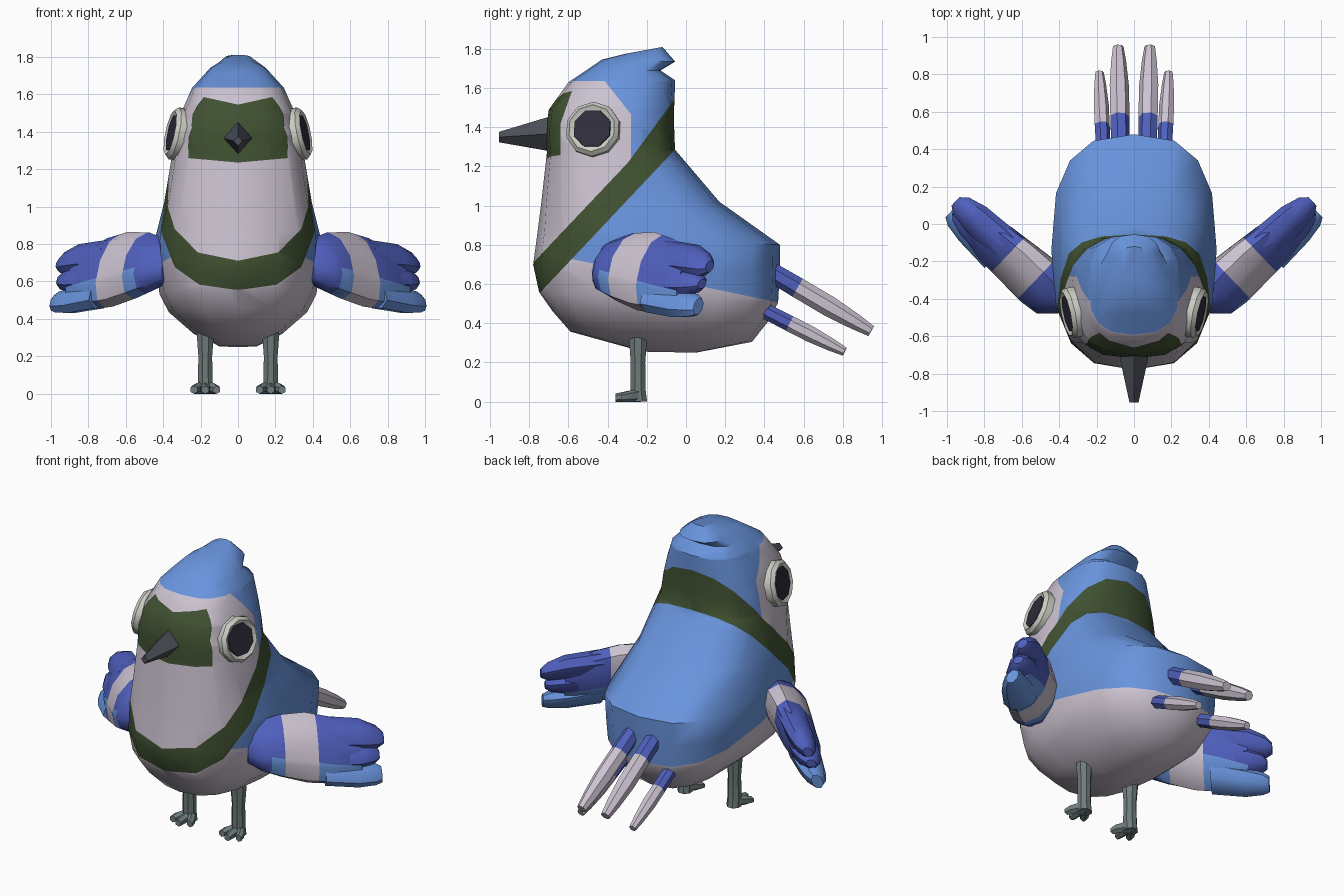
import bpy, bmesh, math
from mathutils import Vector as V

cube = bpy.data.objects.get("Cube")
if cube:
    bpy.data.objects.remove(cube)


def material(name, rgb):
    m = bpy.data.materials.new(name)
    m.use_nodes = True
    m.diffuse_color = (*rgb, 1)
    m.node_tree.nodes["Principled BSDF"].inputs["Base Color"].default_value = (*rgb, 1)
    return m


SKY = material("sky blue", (0.14, 0.295, 0.72))
ROYAL = material("royal blue", (0.08, 0.115, 0.51))
PALE = material("pale lilac", (0.60, 0.54, 0.63))
GREEN = material("dark green", (0.052, 0.084, 0.032))
GREY = material("leg grey", (0.16, 0.20, 0.20))
BEAK = material("beak grey", (0.075, 0.08, 0.10))
RIM = material("eye rim", (0.60, 0.61, 0.55))
PUPIL = material("pupil", (0.03, 0.027, 0.045))


def loft(name, rings, mats, rule=None, cuts=(), mirror=False, angle=40):
    """Skin a list of rings, cut along planes (nx, ny, nz, d, zmin), colour faces by rule."""
    bm = bmesh.new()
    loops = [[bm.verts.new(p) for p in r] for r in rings]
    n = len(loops[0])
    for a, b in zip(loops, loops[1:]):
        for i in range(n):
            j = (i + 1) % n
            bm.faces.new((a[i], a[j], b[j], b[i]))
    bm.faces.new(loops[0])
    bm.faces.new(loops[-1])
    bmesh.ops.recalc_face_normals(bm, faces=bm.faces)
    for nx, ny, nz, d, zmin in cuts:
        no = V((nx, ny, nz))
        faces = [f for f in bm.faces if f.calc_center_median().z > zmin]
        edges = {e for f in faces for e in f.edges}
        verts = {v for f in faces for v in f.verts}
        bmesh.ops.bisect_plane(bm, geom=faces + list(edges) + list(verts), dist=1e-5,
                               plane_co=no * d / no.length_squared, plane_no=no)
    if rule:
        for f in bm.faces:
            f.material_index = mats.index(rule(f.calc_center_median()))
    me = bpy.data.meshes.new(name)
    bm.to_mesh(me)
    bm.free()
    for m in mats:
        me.materials.append(m)
    ob = bpy.data.objects.new(name, me)
    bpy.context.collection.objects.link(ob)
    if mirror:
        ob.modifiers.new("mirror", "MIRROR").use_mirror_merge = False
    bpy.ops.object.select_all(action="DESELECT")
    ob.select_set(True)
    bpy.context.view_layer.objects.active = ob
    bpy.ops.object.shade_smooth_by_angle(angle=math.radians(angle))
    return ob


def ellipse(c, u, v, ru, rv, sides=8):
    ts = [2 * math.pi * (i + 0.5) / sides for i in range(sides)]
    return [V(c) + u * ru * math.cos(t) + v * rv * math.sin(t) for t in ts]


X, Y, Z = V((1, 0, 0)), V((0, 1, 0)), V((0, 0, 1))


def tube(name, stations, mats, sides=8, **kw):
    """Round tube through (centre, radius) stations."""
    d = (V(stations[-1][0]) - V(stations[0][0])).normalized()
    u = d.cross(Z if abs(d.z) < 0.9 else Y).normalized()
    v = d.cross(u)
    return loft(name, [ellipse(c, u, v, r, r, sides) for c, r in stations], mats, **kw)


# Body and head: rings as (front y, front z, back y, back z, half width)
BODY = [(-.22, .255, .05, .25, .10), (-.59, .357, .337, .305, .25), (-.68, .46, .42, .41, .37),
        (-.75, .56, .47, .505, .42), (-.78, .70, .478, .65, .435), (-.757, .87, .48, .80, .442),
        (-.738, 1.02, .17, 1.02, .395), (-.71, 1.27, -.056, 1.286, .352),
        (-.718, 1.37, -.06, 1.39, .338), (-.70, 1.49, -.06, 1.51, .305),
        (-.60, 1.63, -.055, 1.64, .245), (-.51, 1.69, -.13, 1.69, .195),
        (-.43, 1.745, -.055, 1.735, .15), (-.31, 1.775, -.12, 1.81, .07)]


def body_ring(yf, zf, yb, zb, w, sides=16, power=2 / 2.7):
    pts = []
    for i in range(sides):
        t = 2 * math.pi * i / sides
        c, s = math.cos(t), math.sin(t)
        x = w * math.copysign(abs(c) ** power, c)
        k = 0.5 + 0.5 * math.copysign(abs(s) ** power, s)
        pts.append(V((x, yf + (yb - yf) * k, zf + (zb - zf) * k)))
    return pts


def body_colour(p):
    x, y, z = abs(p.x), p.y, p.z
    if z < 1.348 + 1.06 * y:
        # rump and belly below the collar fall through to the back/belly split
        return SKY if z > .605 - .21 * y else PALE
    if z < 0.556 + 1.06 * (y + .745):
        return SKY if z > .605 - .21 * y else PALE
    if z < max(.714 + 1.056 * (y + .775), 1.22 + 1.36 * (y + .296)):
        return GREEN
    if z > 1.635 or y > -.28 or z + 1.26 * y > 1.113:
        return SKY
    if y < max(-.64, .35 * z - 1.137) and 1.235 + .09 * x < z < 1.545 + .22 * x:
        return GREEN
    return PALE


body_cuts = [(0, -1.06, 1, .556 + 1.06 * .745, 0),            # collar, lower edge
             (0, -1.056, 1, .714 + 1.056 * .775, 0),          # collar, upper edge
             (0, -1.36, 1, 1.22 + 1.36 * .296, 1.0),
             (0, .21, 1, .605, 0),                            # back / belly
             (0, 0, 1, 1.635, 1.4), (0, 1, 0, -.28, 1.1), (0, 1.26, 1, 1.113, 1.3),
             (1, 0, 0, 0, 1.1), (0, 1, 0, -.64, 1.1), (0, 1, -.35, -1.137, 1.3)]
for s in (1, -1):                                             # face mask, top and bottom
    body_cuts += [(-.22 * s, 0, 1, 1.545, 1.3), (-.09 * s, 0, 1, 1.235, 1.05)]
loft("body", [body_ring(*r) for r in BODY], [SKY, PALE, GREEN], body_colour, body_cuts, angle=50)

# Beak: four sided, blunt tip
loft("beak", [[V((r * a, y, z + r * b * 1.1)) for a, b in ((1, 0), (0, 1), (-1, 0), (0, -1))]
              for y, z, r in ((-.68, 1.368, .08), (-.72, 1.365, .075), (-.955, 1.35, .024))], [BEAK], angle=20)

# Eyes: raised rim with a dark disc
eye_n = V((.95, -.2, .2)).normalized()
eye_u = eye_n.cross(Z).normalized()
eye_v = eye_u.cross(eye_n)
eye_c = V((.335, -.475, 1.39))


def disc(name, profile, mat, sides):
    loft(name, [ellipse(eye_c + eye_n * h, eye_u, eye_v, r, r, sides) for r, h in profile],
         [mat], mirror=True)


disc("eye_rims", [(.14, -.05), (.142, .008), (.122, .03), (.10, .016)], RIM, 10)
disc("pupils", [(.102, .016), (.10, .024)], PUPIL, 8)

# Wings: built along a horizontal axis that sweeps out and back
W0, WD, WN = V((.42, -.42, 0)), V((.72, .69, 0)).normalized(), V((.69, -.72, 0)).normalized()


def wing_ring(s, zc, hz, hn, sides=10):
    ring = ellipse(W0 + WD * s + Z * zc, WN, Z, hn, hz, sides)
    return [p + WN * .3 * (.62 - p.z) for p in ring]


def wing_colour(p):
    s = (p - W0).dot(WD)
    if .16 < s < .36:
        return PALE
    return SKY if s > .08 and p.z < .69 - .2 * s else ROYAL


d0 = W0.dot(WD)
wing_cuts = [(WD.x, WD.y, 0, d0 + .16, 0), (WD.x, WD.y, 0, d0 + .36, 0), (WD.x, WD.y, 0, d0 + .08, 0),
             (.2 * WD.x, .2 * WD.y, 1, .69 + .2 * d0, 0)]
loft("wings", [wing_ring(*r) for r in
               ((-.05, .69, .09, .05), (.03, .69, .14, .125), (.14, .685, .175, .135),
                (.3, .665, .20, .12), (.45, .64, .19, .11), (.62, .61, .13, .07))],
     [ROYAL, PALE, SKY], wing_colour, wing_cuts, mirror=True)
for name, mat, rows in (
        ("upper", ROYAL, ((.40, .74, .09, .09), (.62, .72, .085, .08), (.72, .70, .06, .06), (.76, .69, .03, .03))),
        ("middle", ROYAL, ((.40, .62, .08, .10), (.62, .61, .075, .085), (.70, .605, .05, .06), (.73, .60, .025, .03))),
        ("lower", SKY, ((.40, .53, .08, .10), (.60, .50, .075, .08), (.70, .49, .06, .06), (.74, .485, .045, .035)))):
    loft(name + "_wing_feathers", [wing_ring(*r, sides=8) for r in rows], [mat], mirror=True)

# Tail feathers: blue roots, pale tips
for name, x0, x1, y0, z0, y1, z1, split, r in (
        ("inner", .075, .085, .42, .67, .945, .36, .57, .054),
        ("outer", .165, .185, .38, .475, .81, .255, .53, .042)):
    a, b = V((x0, y0, z0)), V((x1, y1, z1))
    k = (split - y0) / (y1 - y0)
    tube(name + "_tail_feathers",
         [(a, r * .95), (a.lerp(b, k), r), (a.lerp(b, .6), r), (a.lerp(b, .85), r * .78), (b, r * .55)],
         [ROYAL, PALE], sides=7, mirror=True,
         rule=lambda p, split=split: ROYAL if p.y < split else PALE)

# Legs and three-toed feet
tube("legs", [((.175, -.245, .36), .05), ((.175, -.245, .30), .048), ((.175, -.245, .2), .04),
              ((.175, -.245, .06), .042), ((.175, -.24, 0), .045)], [GREY], mirror=True)
for name, dx, y1 in (("inner", -.06, -.33), ("middle", 0, -.36), ("outer", .06, -.33)):
    rows = ((.175, -.23, .034, .034), (.175 + dx * .75, -.29, .027, .027), (.175 + dx, y1, .02, .02))
    loft(name + "_toes", [ellipse((x, y, hz), X, Z, hx * 1.1, hz * 1.08, 6) for x, y, hz, hx in rows],
         [GREY], mirror=True)
